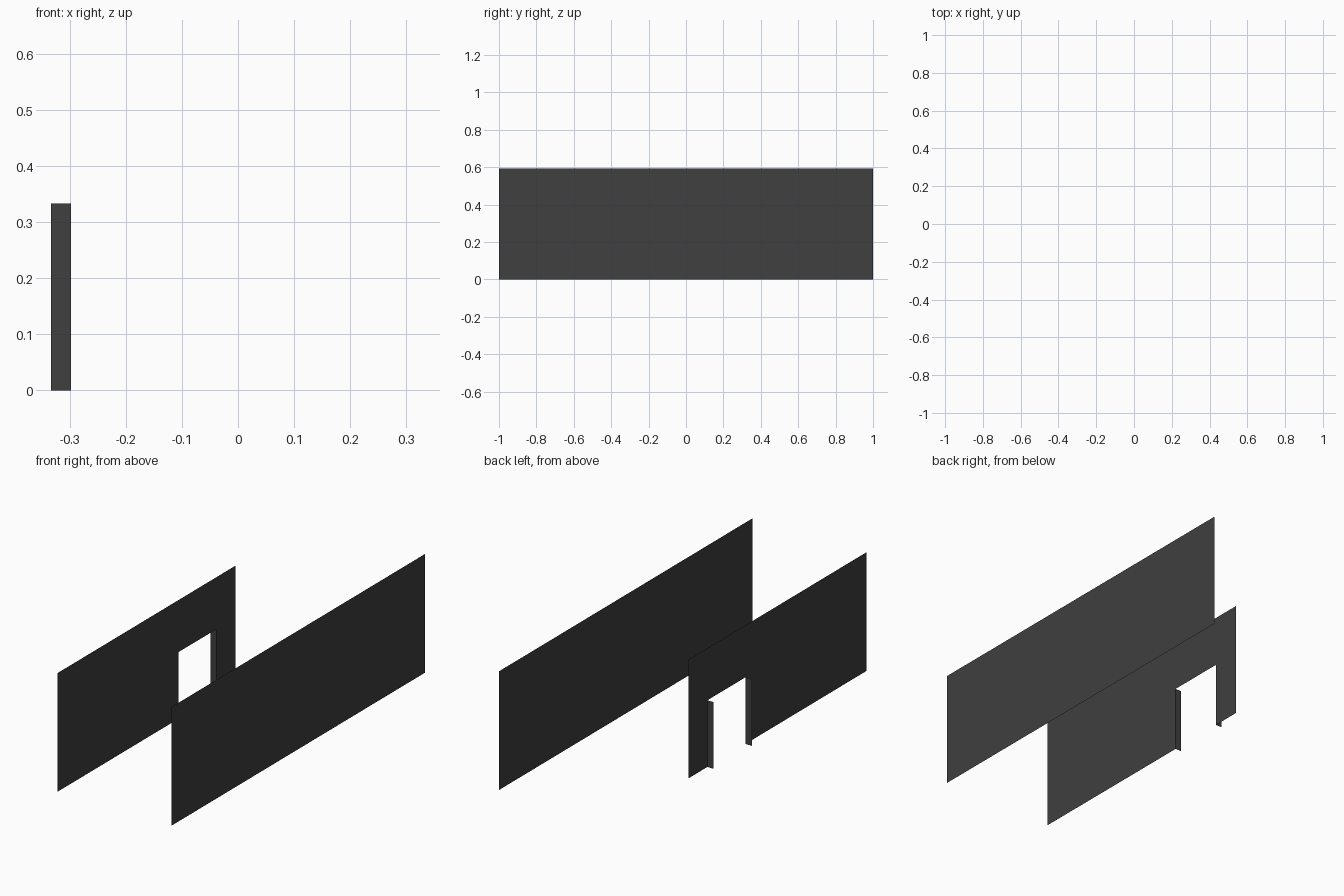
import bpy
import bmesh

if "Cube" in bpy.data.objects:
    bpy.data.objects.remove(bpy.data.objects["Cube"])

# Overall measurements
HEIGHT = 0.593
X_LONG, X_DOOR, X_JAMB = 0.333, -0.298, -0.333
Y_FRONT, Y_BACK, Y_DOOR_WALL_END = -1.0, 1.0, 0.407
DOOR_Y0, DOOR_Y1, DOOR_TOP = -0.044, 0.257, 0.333

charcoal = bpy.data.materials.new("charcoal")
charcoal.diffuse_color = (0.05, 0.05, 0.05, 1)
charcoal.use_nodes = True
charcoal.node_tree.nodes["Principled BSDF"].inputs["Base Color"].default_value = charcoal.diffuse_color


def sheet(name, points):
    """Make a flat, zero-thickness panel from its outline."""
    bm = bmesh.new()
    bm.faces.new([bm.verts.new(p) for p in points])
    mesh = bpy.data.meshes.new(name)
    bm.to_mesh(mesh)
    bm.free()
    mesh.materials.append(charcoal)
    obj = bpy.data.objects.new(name, mesh)
    bpy.context.collection.objects.link(obj)
    return obj


# Long plain wall on the right
long_outline = [(Y_FRONT, 0), (Y_BACK, 0), (Y_BACK, HEIGHT), (Y_FRONT, HEIGHT)]
sheet("long_wall", [(X_LONG, y, z) for y, z in long_outline])

# Shorter wall on the left with a doorway notch
door_outline = [
    (Y_FRONT, 0), (Y_FRONT, HEIGHT), (Y_DOOR_WALL_END, HEIGHT), (Y_DOOR_WALL_END, 0),
    (DOOR_Y1, 0), (DOOR_Y1, DOOR_TOP), (DOOR_Y0, DOOR_TOP), (DOOR_Y0, 0),
]
sheet("door_wall", [(X_DOOR, y, z) for y, z in door_outline])

# Door jambs projecting outward on both sides of the opening
for name, y in (("front_door_jamb", DOOR_Y0), ("back_door_jamb", DOOR_Y1)):
    sheet(name, [(X_JAMB, y, 0), (X_DOOR, y, 0), (X_DOOR, y, DOOR_TOP), (X_JAMB, y, DOOR_TOP)])
